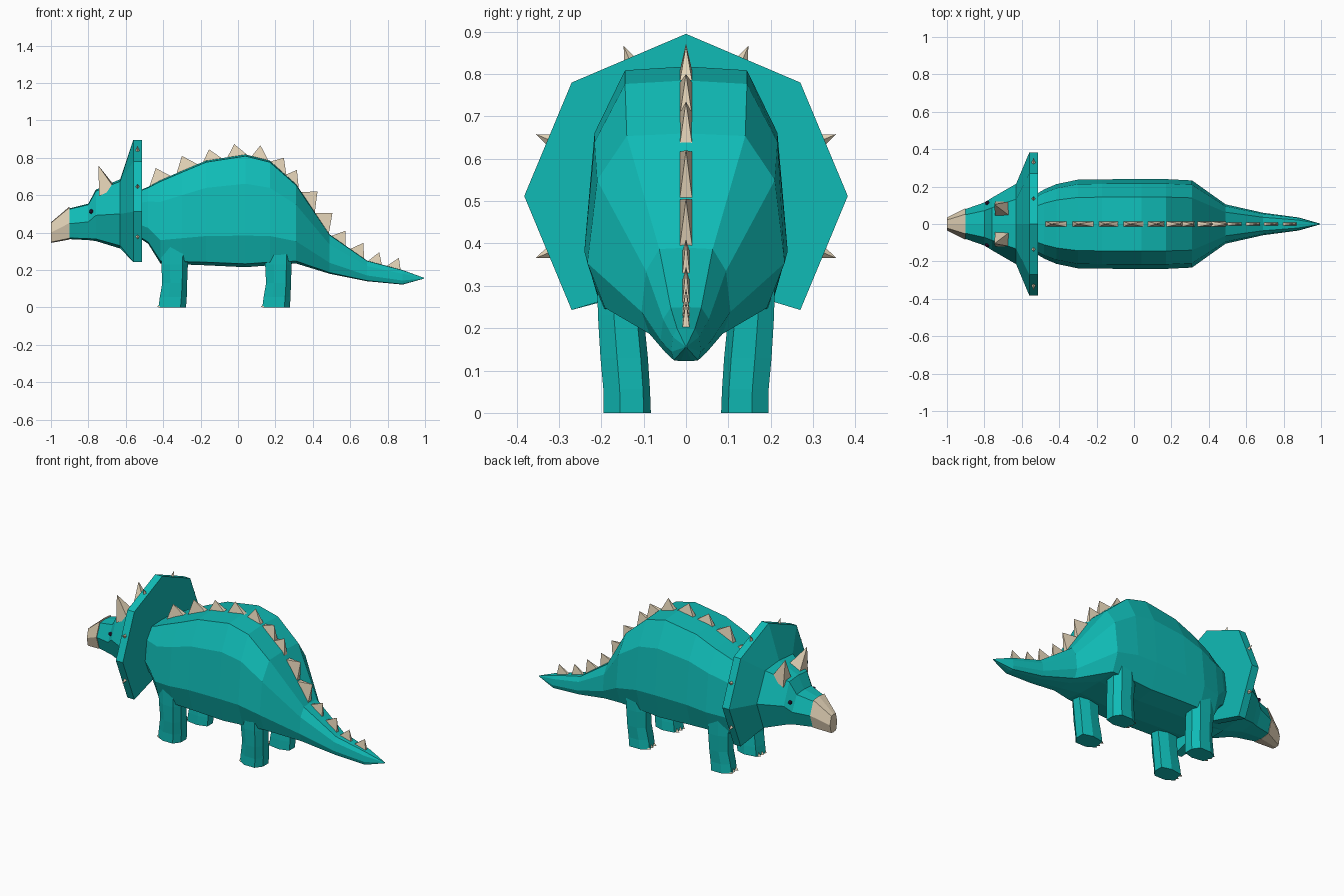
import bpy, bmesh
from mathutils import Vector

if "Cube" in bpy.data.objects:
    bpy.data.objects.remove(bpy.data.objects["Cube"])


def material(name, color):
    m = bpy.data.materials.new(name)
    m.diffuse_color = (*color, 1)
    m.use_nodes = True
    m.node_tree.nodes["Principled BSDF"].inputs["Base Color"].default_value = m.diffuse_color
    return m


TEAL = material("teal_skin", (0.005, 0.50, 0.47))
BONE = material("bone", (0.78, 0.66, 0.48))
DARK = material("dark_eye", (0.04, 0.01, 0.06))


def finish(name, bm, mat):
    bmesh.ops.remove_doubles(bm, verts=bm.verts, dist=1e-5)
    bmesh.ops.recalc_face_normals(bm, faces=bm.faces)
    me = bpy.data.meshes.new(name)
    bm.to_mesh(me)
    bm.free()
    me.materials.append(mat)
    ob = bpy.data.objects.new(name, me)
    bpy.context.collection.objects.link(ob)
    return ob


def loft(name, rings, mat):
    bm = bmesh.new()
    vs = [[bm.verts.new(p) for p in r] for r in rings]
    n = len(vs[0])
    for a, b in zip(vs, vs[1:]):
        for i in range(n):
            j = (i + 1) % n
            bm.faces.new((a[i], a[j], b[j], b[i]))
    bm.faces.new(vs[0])
    bm.faces.new(vs[-1])
    return finish(name, bm, mat)


def section(x, half, low, high, shape):
    """Symmetric ring from half-outline fractions (y, z)."""
    full = shape + [(-y, z) for y, z in reversed(shape) if y > 0]
    return [(x, y * half, low + z * (high - low)) for y, z in full]


def spike(bm, base, tip):
    t = bm.verts.new(tip)
    b = [bm.verts.new(p) for p in base]
    bm.faces.new(b)
    for i in range(len(b)):
        bm.faces.new((b[i], b[(i + 1) % len(b)], t))


# Body and tail: x, half width, bottom, top
BODY = [(-0.54, 0.15, 0.38, 0.62), (-0.48, 0.185, 0.34, 0.645), (-0.415, 0.213, 0.235, 0.68),
        (-0.30, 0.237, 0.23, 0.73), (-0.17, 0.239, 0.225, 0.785), (0.04, 0.24, 0.215, 0.818),
        (0.17, 0.24, 0.225, 0.785), (0.31, 0.233, 0.235, 0.66), (0.49, 0.105, 0.18, 0.39),
        (0.69, 0.06, 0.14, 0.25), (0.88, 0.035, 0.122, 0.20), (0.995, 0.002, 0.154, 0.158)]
HULL = [(0, 1), (0.6, 0.985), (0.9, 0.74), (1, 0.28), (0.82, 0.03), (0.35, 0)]
loft("body", [section(*s, HULL) for s in BODY], TEAL)


def top_z(x):
    for a, b in zip(BODY, BODY[1:]):
        if a[0] <= x <= b[0]:
            return a[3] + (b[3] - a[3]) * (x - a[0]) / (b[0] - a[0])


# Head and beak
SKULL = [(0, 1), (0.62, 0.97), (1, 0.5), (0.7, 0.04), (0, 0)]
HEAD = [(-0.90, 0.08, 0.365, 0.53), (-0.80, 0.115, 0.36, 0.555), (-0.76, 0.14, 0.355, 0.63),
        (-0.63, 0.215, 0.315, 0.685), (-0.54, 0.215, 0.315, 0.685)]
loft("head", [section(*s, SKULL) for s in HEAD], TEAL)
BEAK = [(-1.0, 0.035, 0.345, 0.455), (-0.90, 0.085, 0.363, 0.54)]
loft("beak", [section(*s, SKULL) for s in BEAK], BONE)

# Neck frill: flared front face, then a thick plate
OUTLINE = [(0, 0.895), (0.27, 0.78), (0.382, 0.512), (0.27, 0.243), (0, 0.325)]
PLATE = [section(x, 1, 0, 1, OUTLINE) for x in (-0.56, -0.513)]
loft("frill", [section(-0.63, 0.215, 0.315, 0.685, SKULL)] + PLATE, TEAL)

# Small spikes on the frill rim
bm = bmesh.new()
for a, b in zip(OUTLINE[:3], OUTLINE[1:4]):
    for s in (1, -1):
        mid = Vector((-0.537, s * (a[0] + b[0]) / 2, (a[1] + b[1]) / 2))
        along = Vector((0, s * (b[0] - a[0]), b[1] - a[1])).normalized() * 0.014
        out = Vector((0, -s * along.z * s * s, s * along.y)).normalized()
        if out.y * s < 0:
            out = -out
        across = Vector((0.012, 0, 0))
        m = mid - out * 0.004
        spike(bm, [m + along, m + across, m - along, m - across], mid + out * 0.031)
finish("frill_spikes", bm, BONE)

# Brow horns
bm = bmesh.new()
for s in (1, -1):
    base = [(-0.742, s * 0.04, 0.625), (-0.66, s * 0.04, 0.65),
            (-0.66, s * 0.12, 0.635), (-0.742, s * 0.12, 0.595)]
    spike(bm, base, (-0.747, s * 0.105, 0.76))
finish("brow_horns", bm, BONE)

# Eyes
for s, side in ((1, "left"), (-1, "right")):
    bm = bmesh.new()
    bmesh.ops.create_icosphere(bm, subdivisions=1, radius=0.013)
    bmesh.ops.translate(bm, verts=bm.verts, vec=(-0.785, s * 0.113, 0.513))
    finish("eye_" + side, bm, DARK)

# Back spines: tip x, tip z, base start, base end
SPINES = [(-0.44, 0.745, -0.475, -0.355), (-0.30, 0.81, -0.33, -0.21), (-0.155, 0.845, -0.19, -0.08),
          (-0.02, 0.873, -0.06, 0.06), (0.12, 0.867, 0.07, 0.165), (0.245, 0.80, 0.17, 0.26),
          (0.315, 0.735, 0.25, 0.325), (0.425, 0.62, 0.335, 0.41), (0.505, 0.505, 0.41, 0.485),
          (0.575, 0.41, 0.495, 0.575), (0.67, 0.345, 0.595, 0.675), (0.755, 0.295, 0.69, 0.77),
          (0.86, 0.265, 0.79, 0.87)]
bm = bmesh.new()
for tx, tz, a, b in SPINES:
    w = 0.015 if tx < 0.55 else 0.009
    base = [(x, s * w, top_z(x) - 0.006) for x, s in ((a, -1), (b, -1), (b, 1), (a, 1))]
    spike(bm, base, (tx, 0, tz))
finish("back_spines", bm, BONE)

# Legs with toenails: z, back-to-front range, inner and outer y
HEX = [(-1, 0.5), (-0.35, 1), (0.6, 1), (1, 0.3), (1, -0.7), (0.2, -1), (-0.8, -0.8)]
LEG = [(0, -0.075, 0.072, 0.083, 0.195), (0.055, -0.068, 0.076, 0.085, 0.195),
       (0.13, -0.055, 0.078, 0.09, 0.202), (0.23, -0.06, 0.082, 0.1, 0.208),
       (0.33, -0.06, 0.085, 0.1, 0.21)]
for name, cx in (("front_leg", -0.35), ("hind_leg", 0.205)):
    for s, side in ((1, "left"), (-1, "right")):
        rings = [[(cx + (a + b) / 2 + u * (b - a) / 2, s * ((i + o) / 2 + v * (o - i) / 2), z)
                  for u, v in HEX] for z, a, b, i, o in LEG]
        loft(f"{name}_{side}", rings, TEAL)
        bm = bmesh.new()
        for y in (0.11, 0.14, 0.165):
            x = cx - 0.066
            base = [(x, s * y - 0.011, 0), (x, s * y + 0.011, 0), (x, s * y, 0.022)]
            spike(bm, base, (x - 0.017, s * y, 0.002))
        finish(f"{name}_toenails_{side}", bm, BONE)
